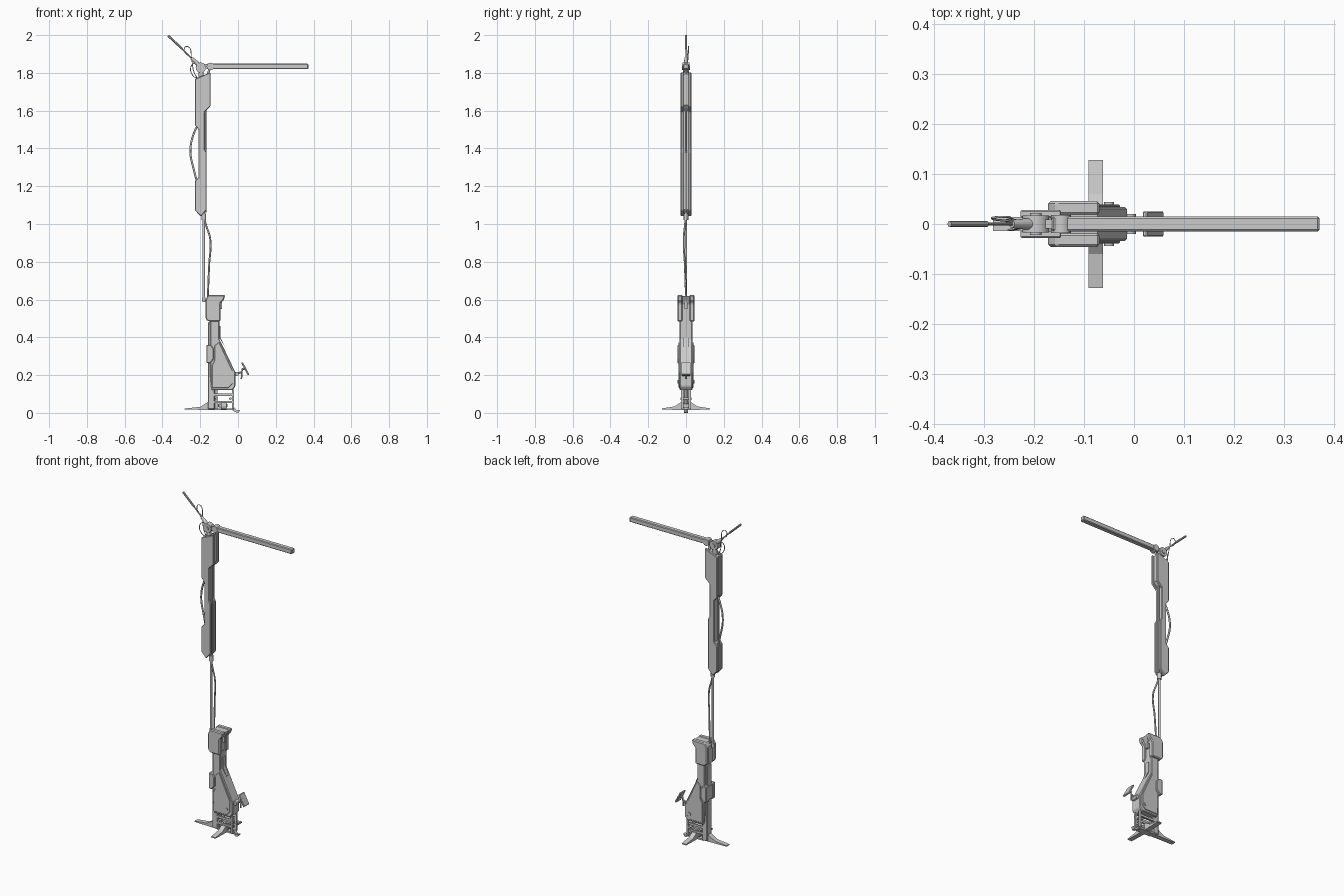
import bpy, bmesh
from math import radians
from mathutils import Vector


def finish(name, bm, bevel=0.0, mirror=False):
    bmesh.ops.recalc_face_normals(bm, faces=bm.faces)
    me = bpy.data.meshes.new(name)
    bm.to_mesh(me)
    bm.free()
    ob = bpy.data.objects.new(name, me)
    bpy.context.collection.objects.link(ob)
    if bevel:
        m = ob.modifiers.new("bevel", 'BEVEL')
        m.width, m.segments, m.limit_method = bevel, 1, 'ANGLE'
    if mirror:
        ob.modifiers.new("mirror", 'MIRROR').use_axis = (False, True, False)
    return ob


def prism(name, pts, y0, y1, bevel=0.0, mirror=False):
    """Extrude an (x, z) profile from y0 to y1."""
    bm = bmesh.new()
    f = bm.faces.new([bm.verts.new((x, y0, z)) for x, z in pts])
    ext = bmesh.ops.extrude_face_region(bm, geom=[f])
    bmesh.ops.translate(bm, vec=(0, y1 - y0, 0),
                        verts=[v for v in ext['geom'] if isinstance(v, bmesh.types.BMVert)])
    return finish(name, bm, bevel, mirror)


def box(name, x0, x1, y0, y1, z0, z1, bevel=0.0, mirror=False):
    return prism(name, [(x0, z0), (x1, z0), (x1, z1), (x0, z1)], y0, y1, bevel, mirror)


def rod(name, a, b, r, r2=None, sides=12, mirror=False):
    a, b = Vector(a), Vector(b)
    bm = bmesh.new()
    bmesh.ops.create_cone(bm, cap_ends=True, segments=sides, radius1=r,
                          radius2=r if r2 is None else r2, depth=(b - a).length)
    rot = (b - a).to_track_quat('Z', 'Y').to_matrix().to_4x4()
    rot.translation = (a + b) / 2
    bm.transform(rot)
    ob = finish(name, bm, mirror=mirror)
    smooth(ob)
    return ob


def smooth(ob):
    bpy.ops.object.select_all(action='DESELECT')
    ob.select_set(True)
    bpy.context.view_layer.objects.active = ob
    bpy.ops.object.shade_smooth_by_angle(angle=radians(35))


def cable(name, pts, r):
    cu = bpy.data.curves.new(name, 'CURVE')
    cu.dimensions, cu.bevel_depth, cu.bevel_resolution = '3D', r, 1
    cu.resolution_u, cu.use_fill_caps = 8, True
    sp = cu.splines.new('BEZIER')
    sp.bezier_points.add(len(pts) - 1)
    for bp, p in zip(sp.bezier_points, pts):
        bp.co = p
        bp.handle_left_type = bp.handle_right_type = 'AUTO'
    ob = bpy.data.objects.new(name, cu)
    bpy.context.collection.objects.link(ob)
    bpy.ops.object.select_all(action='DESELECT')
    ob.select_set(True)
    bpy.context.view_layer.objects.active = ob
    bpy.ops.object.convert(target='MESH')


# Horizontal boom with chamfered edges, and its hinge
box("boom", -0.165, 0.372, -0.015, 0.015, 1.82, 1.849, 0.004)
rod("boom_hinge", (-0.146, -0.018, 1.834), (-0.146, 0.018, 1.834), 0.02)
rod("head_joint", (-0.197, -0.017, 1.828), (-0.197, 0.017, 1.828), 0.027, sides=16)
rod("head_pin", (-0.197, -0.022, 1.828), (-0.197, 0.022, 1.828), 0.012)
box("joint_link", -0.2, -0.145, -0.009, 0.009, 1.822, 1.846)
rod("head_neck", (-0.195, 0, 1.75), (-0.195, 0, 1.82), 0.013)
rod("boom_strut", (-0.165, 0, 1.77), (-0.15, 0, 1.825), 0.006)

# Antenna with slim grip and dangling wires
rod("antenna_base", (-0.2, 0, 1.835), (-0.245, 0, 1.878), 0.013, 0.008)
rod("antenna_stem", (-0.24, 0, 1.872), (-0.3, 0, 1.932), 0.0035, sides=8)
rod("antenna_tip", (-0.295, 0, 1.927), (-0.37, 0, 1.997), 0.006, sides=8)
cable("antenna_wire", [(-0.235, 0.004, 1.87), (-0.285, 0.012, 1.925), (-0.268, 0.014, 1.94),
                       (-0.245, 0.01, 1.87), (-0.235, 0.004, 1.81), (-0.215, 0, 1.77)], 0.0022)
cable("joint_wire", [(-0.225, -0.006, 1.86), (-0.25, -0.012, 1.83),
                     (-0.238, -0.01, 1.785), (-0.2, -0.004, 1.765)], 0.0022)

# Upper column: core plus two side plates
column = [(-0.228, 1.768), (-0.146, 1.803), (-0.146, 1.623), (-0.177, 1.592), (-0.177, 1.396),
          (-0.167, 1.38), (-0.167, 1.073), (-0.198, 1.04), (-0.228, 1.073), (-0.228, 1.226),
          (-0.209, 1.247), (-0.209, 1.5), (-0.228, 1.523)]
prism("column_plate", column, 0.012, 0.028, 0.003, True)
prism("column_core", [(-0.222, 1.765), (-0.152, 1.795), (-0.152, 1.63), (-0.181, 1.597),
                      (-0.181, 1.39), (-0.172, 1.375), (-0.172, 1.078), (-0.198, 1.05),
                      (-0.222, 1.078), (-0.222, 1.222), (-0.205, 1.245), (-0.205, 1.502),
                      (-0.222, 1.525)], -0.013, 0.013)
rod("column_rail", (-0.174, 0, 1.06), (-0.174, 0, 1.61), 0.006, sides=8)
cable("column_cable", [(-0.212, 0, 1.525), (-0.23, 0.003, 1.49), (-0.252, 0.006, 1.39),
                       (-0.232, 0.003, 1.28), (-0.216, 0, 1.22)], 0.0055)

# Telescopic pole and its cable
rod("pole", (-0.181, 0, 0.588), (-0.181, 0, 1.06), 0.0065)
rod("pole_collar", (-0.181, 0, 1.02), (-0.181, 0, 1.055), 0.012)
rod("pole_clamp", (-0.181, 0, 0.59), (-0.181, 0, 0.61), 0.009)
cable("pole_cable", [(-0.185, 0, 1.05), (-0.168, -0.006, 0.99), (-0.147, -0.012, 0.92),
                     (-0.153, -0.006, 0.78), (-0.16, 0, 0.61)], 0.005)

# Collar with overhanging hood
prism("collar", [(-0.172, 0.6), (-0.156, 0.624), (-0.068, 0.624), (-0.075, 0.598),
                 (-0.093, 0.58), (-0.093, 0.485), (-0.158, 0.485), (-0.172, 0.5)],
      0.018, 0.046, 0.005, True)
prism("collar_core", [(-0.166, 0.6), (-0.152, 0.62), (-0.073, 0.62), (-0.1, 0.575),
                      (-0.1, 0.49), (-0.166, 0.49)], -0.02, 0.02)
box("collar_latch", -0.1, -0.086, -0.008, 0.008, 0.55, 0.59)

# Lower body, side panels and rear spine
prism("lower_body", [(-0.148, 0.5), (-0.098, 0.5), (-0.098, 0.39), (-0.014, 0.215),
                     (-0.014, 0.14), (-0.03, 0.12), (-0.14, 0.12), (-0.148, 0.2)],
      -0.034, 0.034, 0.004)
prism("body_panel", [(-0.125, 0.355), (-0.1, 0.375), (-0.028, 0.22), (-0.028, 0.155),
                     (-0.05, 0.132), (-0.138, 0.132), (-0.138, 0.25), (-0.125, 0.275)],
      0.033, 0.039, 0.002, True)
prism("rear_pad", [(-0.168, 0.36), (-0.143, 0.36), (-0.128, 0.34), (-0.128, 0.285),
                   (-0.148, 0.262), (-0.168, 0.265)], 0.015, 0.045, 0.004, True)
box("rear_pad_bridge", -0.166, -0.14, -0.02, 0.02, 0.275, 0.35)
box("spine", -0.159, -0.122, -0.022, 0.022, 0.018, 0.48, 0.004)
rod("body_pivot", (-0.05, -0.044, 0.165), (-0.05, 0.044, 0.165), 0.01)
prism("body_brace", [(-0.112, 0.46), (-0.092, 0.46), (-0.092, 0.4), (-0.07, 0.35),
                     (-0.112, 0.42)], -0.012, 0.012)

# Open base frame
box("base_upright", -0.033, -0.021, 0.014, 0.026, 0.02, 0.125, 0, True)
box("base_rail", -0.13, -0.02, 0.014, 0.024, 0.09, 0.103, 0, True)
box("base_lower_rail", -0.13, -0.02, 0.012, 0.022, 0.052, 0.064, 0, True)
box("base_deck", -0.13, -0.02, -0.018, 0.018, 0.014, 0.024)
box("base_motor", -0.105, -0.055, -0.016, 0.016, 0.028, 0.05, 0.004)
for i, x in enumerate((-0.112, -0.04)):
    rod(f"base_axle_{i}", (x, -0.028, 0.075), (x, 0.028, 0.075), 0.007)
rod("base_piston", (-0.115, 0, 0.02), (-0.115, 0, 0.13), 0.007)

# Spread feet: one to the rear, one to each side
prism("rear_foot", [(-0.13, 0.015), (-0.283, 0.018), (-0.283, 0.023), (-0.2, 0.032),
                    (-0.155, 0.06), (-0.13, 0.06)], -0.014, 0.014)
bm = bmesh.new()
foot = [(0.01, 0.015), (0.128, 0.018), (0.128, 0.024), (0.06, 0.034), (0.03, 0.055), (0.01, 0.055)]
rings = [[bm.verts.new((x, y, z)) for y, z in foot] for x in (-0.091, -0.062)]
bm.faces.new(rings[0])
bm.faces.new(rings[1])
for i in range(len(foot)):
    j = (i + 1) % len(foot)
    bm.faces.new((rings[0][i], rings[0][j], rings[1][j], rings[1][i]))
finish("side_foot", bm, mirror=True)

# Front toe hook
prism("toe_hook", [(-0.03, 0.03), (-0.02, 0.03), (-0.008, 0.013), (0.012, 0.017),
                   (0.004, 0.003), (-0.006, 0.0), (-0.03, 0.014)], -0.01, 0.01)

# Tilted pedal screen on a jointed arm
prism("pedal", [(0.017, 0.265), (0.026, 0.268), (0.06, 0.204), (0.052, 0.198)],
      -0.025, 0.025, 0.002)
rod("pedal_arm", (-0.03, 0, 0.2), (0.022, 0, 0.217), 0.005, sides=8)
rod("pedal_strut", (0.018, 0, 0.18), (0.022, 0, 0.232), 0.004, sides=8)
rod("pedal_link", (0.02, 0, 0.23), (0.036, 0, 0.235), 0.006, sides=8)
rod("pedal_pivot", (-0.008, -0.02, 0.206), (-0.008, 0.02, 0.206), 0.012)
